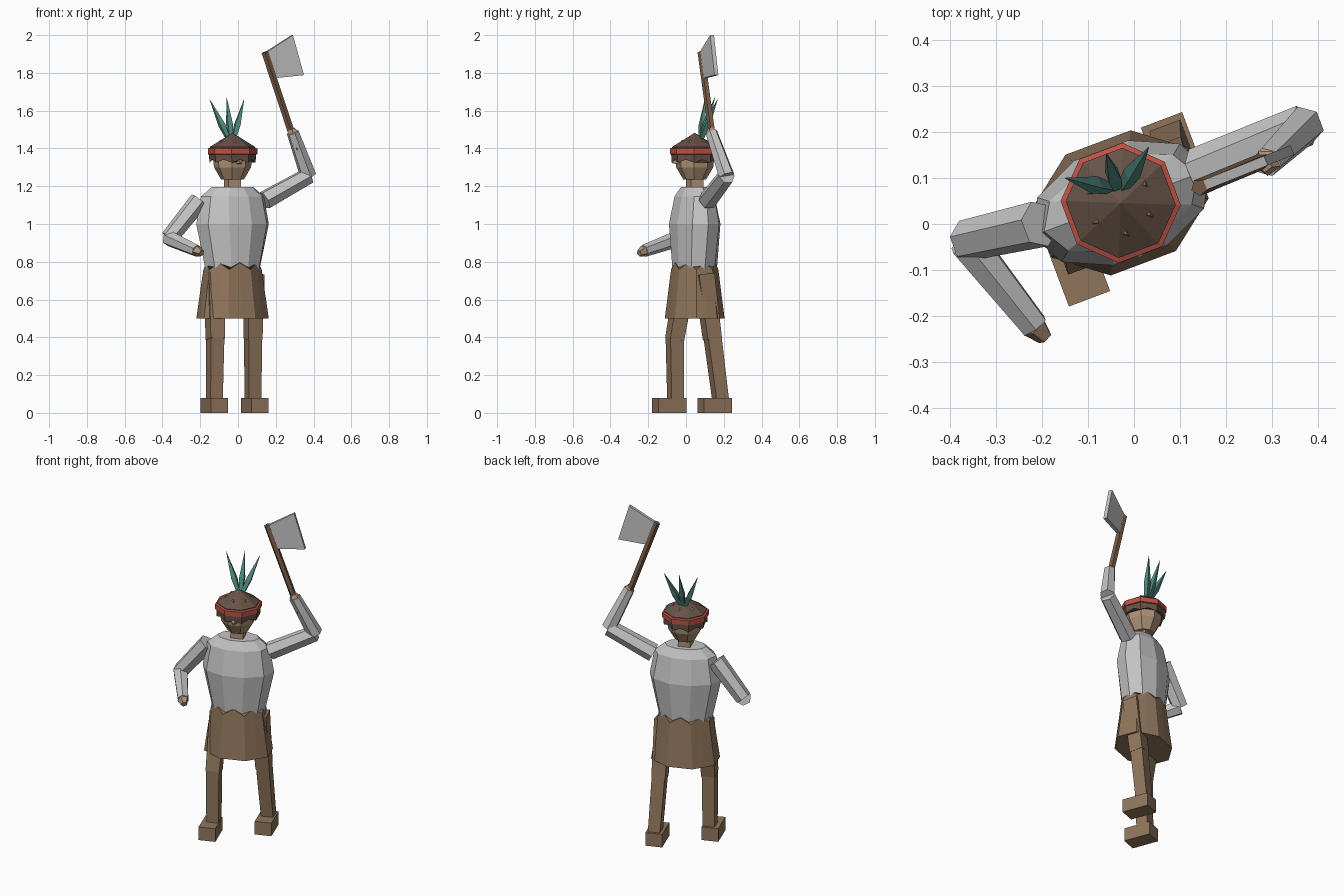
import bpy, bmesh, math
from mathutils import Vector, Matrix

if "Cube" in bpy.data.objects:
    bpy.data.objects.remove(bpy.data.objects["Cube"])

TURN = math.radians(20.6)              # the whole body is turned a little
C, S = math.cos(TURN), math.sin(TURN)
CX, CY = -0.029, 0.046                 # body axis


def material(name, col):
    m = bpy.data.materials.new(name)
    m.diffuse_color = (*col, 1)
    m.use_nodes = True
    m.node_tree.nodes["Principled BSDF"].inputs["Base Color"].default_value = m.diffuse_color
    return m


GREY = material("grey", (0.56, 0.56, 0.56))
BROWN = material("brown", (0.28, 0.178, 0.107))
SKIN = material("tan", (0.42, 0.29, 0.18))
DARK = material("dark brown", (0.135, 0.085, 0.062))
RED = material("red", (0.50, 0.085, 0.06))
GREEN = material("teal green", (0.085, 0.27, 0.225))
WOOD = material("wood", (0.19, 0.11, 0.065))


def body(x, y, z):
    """Body coordinates (x sideways, y back) to world."""
    return Vector((CX + C * x - S * y, CY + S * x + C * y, z))


def loft(name, rings, mat):
    """Skin equal-count rings of points and cap both ends."""
    bm = bmesh.new()
    vs = [[bm.verts.new(p) for p in r] for r in rings]
    n = len(vs[0])
    for a, b in zip(vs, vs[1:]):
        for i in range(n):
            j = (i + 1) % n
            bm.faces.new((a[i], a[j], b[j], b[i]))
    bm.faces.new(vs[0][::-1])
    bm.faces.new(vs[-1])
    bmesh.ops.remove_doubles(bm, verts=bm.verts, dist=1e-5)
    bmesh.ops.recalc_face_normals(bm, faces=bm.faces)
    me = bpy.data.meshes.new(name)
    bm.to_mesh(me)
    bm.free()
    me.materials.append(mat)
    ob = bpy.data.objects.new(name, me)
    bpy.context.collection.objects.link(ob)
    return ob


def ring(a, b, z, n=8, half=True, zig=0.0):
    """Elliptical polygon on the body axis; zig adds raised/lowered edge midpoints."""
    pts = []
    for i in range(n):
        t = 2 * math.pi * (i + (0.5 if half else 0)) / n
        u = 2 * math.pi * (i + (1.5 if half else 1)) / n
        p = Vector((a * math.cos(t), b * math.sin(t)))
        q = (p + Vector((a * math.cos(u), b * math.sin(u)))) / 2
        pts.append(body(p.x, p.y, z))
        if zig is not None:
            pts.append(body(q.x, q.y, z + zig))
    return pts


def limb(name, p0, p1, r0, r1, n, mat, r_mid=None):
    """Tapered prism between two points, kept square to the body."""
    p0, p1 = Vector(p0), Vector(p1)
    d = (p1 - p0).normalized()
    side = Vector((C, S, 0))
    if abs(side.dot(d)) > 0.85:
        side = Vector((0, 0, 1))
    u = (side - d * side.dot(d)).normalized()
    v = d.cross(u)
    stops = [(0, r0), (1, r1)]
    if r_mid:
        stops.insert(1, (0.38, r_mid))
    rings = []
    for f, r in stops:
        c = p0.lerp(p1, f)
        rings.append([c + r * (math.cos(t) * u + math.sin(t) * v)
                      for t in (2 * math.pi * (i + 0.5) / n for i in range(n))])
    return loft(name, rings, mat)


# Feet
for tag, x, y in (("right", -0.125, -0.088), ("left", 0.088, 0.152)):
    foot = []
    for z in (0, 0.08):
        foot.append([Vector((x + C * a - S * b, y + S * a + C * b, z))
                     for a, b in ((-.048, -.08), (.048, -.08), (.048, .08), (-.048, .08))])
    loft(tag + "_foot", foot, BROWN)

# Legs
for tag, hip, knee, ankle in (
        ("right", (-.128, 0, .735), (-.12, -.06, .39), (-.125, -.055, .07)),
        ("left", (.085, .095, .735), (.079, .14, .39), (.08, .183, .07))):
    limb(tag + "_thigh", hip, knee, .062, .056, 4, BROWN)
    limb(tag + "_shin", Vector(knee) + Vector((0, 0, .015)), ankle, .053, .049, 4, BROWN)

# Skirt with pointed waist edge
loft("skirt", [ring(.198, .152, .50), ring(.16, .12, .758, zig=.037)], BROWN)

# Shirt body
loft("torso", [ring(a, b, z, 10, False, None) for a, b, z in (
    (.152, .113, .755), (.205, .128, 1.0), (.178, .098, 1.146), (.118, .068, 1.195))], GREY)

# Neck and head
loft("neck", [ring(.05, .05, z, 4, True, None) for z in (1.17, 1.25)], SKIN)
loft("head", [ring(r, r, z, 8, True, None) for r, z in (
    (.06, 1.235), (.098, 1.30), (.106, 1.37))], SKIN)
limb("nose", body(0, -.09, 1.335), body(0, -.125, 1.325), .026, .006, 4, SKIN)

# Hat: ragged brim, band, cone and seed flecks
loft("hat_brim", [ring(.122, .122, 1.325, zig=.016), ring(.125, .125, 1.372)], DARK)
loft("hat_band", [ring(r, r, z, 8, True, None) for r, z in (
    (.122, 1.367), (.131, 1.37), (.131, 1.40), (.118, 1.405))], RED)
loft("hat_top", [ring(r, r, z, 8, True, None) for r, z in (
    (.12, 1.38), (.12, 1.408), (.001, 1.482))], DARK)
for i in range(6):
    t = 2 * math.pi * (i + .3) / 6
    base = body(.066 * math.cos(t), .066 * math.sin(t), 1.432)
    limb("hat_fleck_%d" % (i + 1), base, base + Vector((0, 0, .014)), .013, .004, 3, SKIN)

# Leaf crest
for i, tip in enumerate(((-.15, .10, 1.66), (-.06, .153, 1.67), (.032, .167, 1.66))):
    limb("leaf_%d" % (i + 1), (-.036 + .01 * (i - 1), .076, 1.44), tip,
         .012, .0008, 4, GREEN, r_mid=.02)

# Arms
for tag, sh, el, wr, tip in (
        ("right", (-.205, .0, 1.125), (-.365, -.036, .925),
         (-.217, -.222, .858), (-.193, -.248, .845)),
        ("left", (.14, .115, 1.125), (.372, .215, 1.255),
         (.29, .135, 1.485), (.284, .13, 1.505))):
    limb(tag + "_upper_arm", sh, el, .052, .046, 6, GREY)
    limb(tag + "_forearm", el, wr, .044, .033, 6, GREY)
    limb(tag + "_hand", wr, tip, .031, .018, 5, SKIN)

# Axe: handle and blade lie in one upright plane
limb("axe_handle", (.312, .15, 1.395), (.142, .08, 1.91), .019, .019, 5, WOOD)
outline = ((.155, 1.915), (.287, 2.0), (.345, 1.788), (.188, 1.772))
blade = []
for off in (-.011, .011):
    blade.append([Vector((x - off * .38, .08 + (x - .142) * .40 + off * .92, z))
                  for x, z in outline])
loft("axe_blade", blade, GREY)
